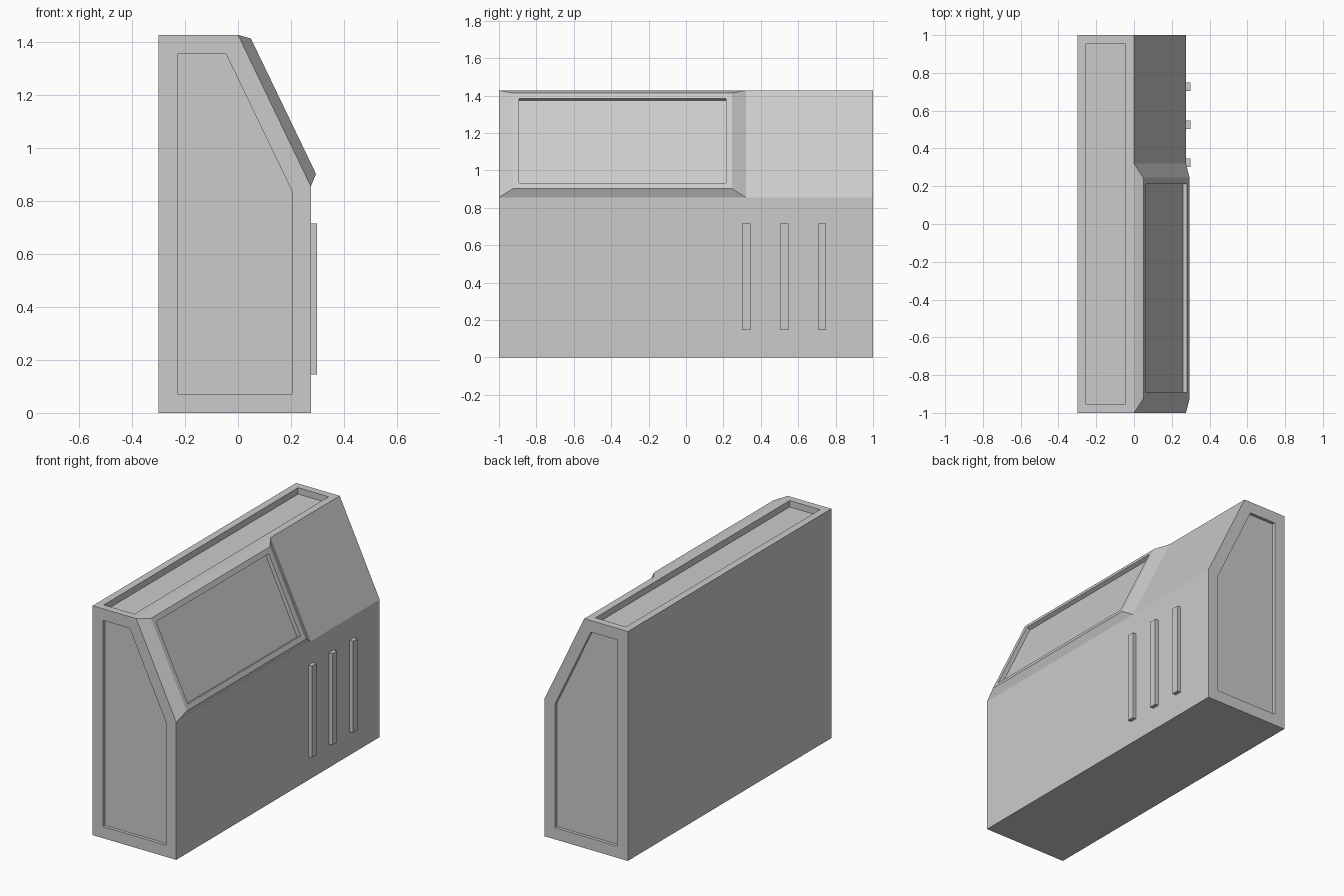
import bpy
import bmesh
from mathutils import Vector

cube = bpy.data.objects.get("Cube")
if cube:
    bpy.data.objects.remove(cube, do_unlink=True)

grey = bpy.data.materials.new("plain grey")
grey.use_nodes = True
colour = (0.6, 0.6, 0.6, 1)
grey.diffuse_color = colour
grey.node_tree.nodes["Principled BSDF"].inputs["Base Color"].default_value = colour


def make_object(name, bm):
    bmesh.ops.recalc_face_normals(bm, faces=bm.faces)
    mesh = bpy.data.meshes.new(name)
    bm.to_mesh(mesh)
    bm.free()
    mesh.materials.append(grey)
    obj = bpy.data.objects.new(name, mesh)
    bpy.context.collection.objects.link(obj)
    return obj


def facing(bm, direction):
    """The largest face that points along a direction."""
    bm.normal_update()
    faces = [f for f in bm.faces if f.normal.dot(direction) > 0.99]
    return max(faces, key=lambda f: f.calc_area())


def recess(bm, face, border, depth):
    """Inset a face and sink it straight in, leaving vertical walls."""
    bmesh.ops.inset_region(bm, faces=[face], thickness=border, use_even_offset=True)
    normal = face.normal.copy()
    floor = bmesh.ops.extrude_discrete_faces(bm, faces=[face])["faces"][0]
    bmesh.ops.translate(bm, verts=floor.verts, vec=-normal * depth)


# Cabinet body: side profile swept along y
width, roof, knee = 0.275, 1.427, 0.855
profile = [(-0.3, 0), (width, 0), (width, knee), (0, roof), (-0.3, roof)]
bm = bmesh.new()
end = bm.faces.new([bm.verts.new((x, -1, z)) for x, z in profile])
sweep = bmesh.ops.extrude_face_region(bm, geom=[end])["geom"]
bmesh.ops.translate(bm, vec=(0, 2, 0),
                    verts=[v for v in sweep if isinstance(v, bmesh.types.BMVert)])
bmesh.ops.recalc_face_normals(bm, faces=bm.faces)

# Recessed end panels and top tray
for direction, border, depth in (((0, -1, 0), 0.072, 0.02),
                                 ((0, 1, 0), 0.072, 0.02),
                                 ((0, 0, 1), 0.045, 0.04)):
    recess(bm, facing(bm, Vector(direction)), border, depth)
make_object("cabinet_body", bm)

# Raised bevelled screen frame on the slope, with a sunken screen
top, bottom = Vector((0, 0, roof)), Vector((width, 0, knee))
down = (bottom - top).normalized()
out = Vector((-down.z, 0, down.x))
along = Vector((0, 1, 0))


def slope_ring(bm, y0, y1, inset, height):
    a = top + down * inset + out * height
    b = bottom - down * inset + out * height
    return [bm.verts.new(p) for p in (a + along * y0, a + along * y1,
                                      b + along * y1, b + along * y0)]


bm = bmesh.new()
base = slope_ring(bm, -1, 0.32, 0, 0)
rim = slope_ring(bm, -0.925, 0.245, 0.034, 0.038)
bm.faces.new(base)
screen = bm.faces.new(rim)
for i in range(4):
    j = (i + 1) % 4
    bm.faces.new((base[i], base[j], rim[j], rim[i]))
bmesh.ops.recalc_face_normals(bm, faces=bm.faces)
bm.normal_update()
recess(bm, screen, 0.032, 0.025)
make_object("screen_frame", bm)

# Three upright ribs on the right side
for i in range(3):
    bm = bmesh.new()
    bmesh.ops.create_cube(bm, size=1)
    bmesh.ops.scale(bm, verts=bm.verts, vec=(0.043, 0.045, 0.57))
    bmesh.ops.translate(bm, verts=bm.verts, vec=(0.277, 0.323 + 0.202 * i, 0.43))
    make_object(f"side_rib_{i + 1}", bm)
